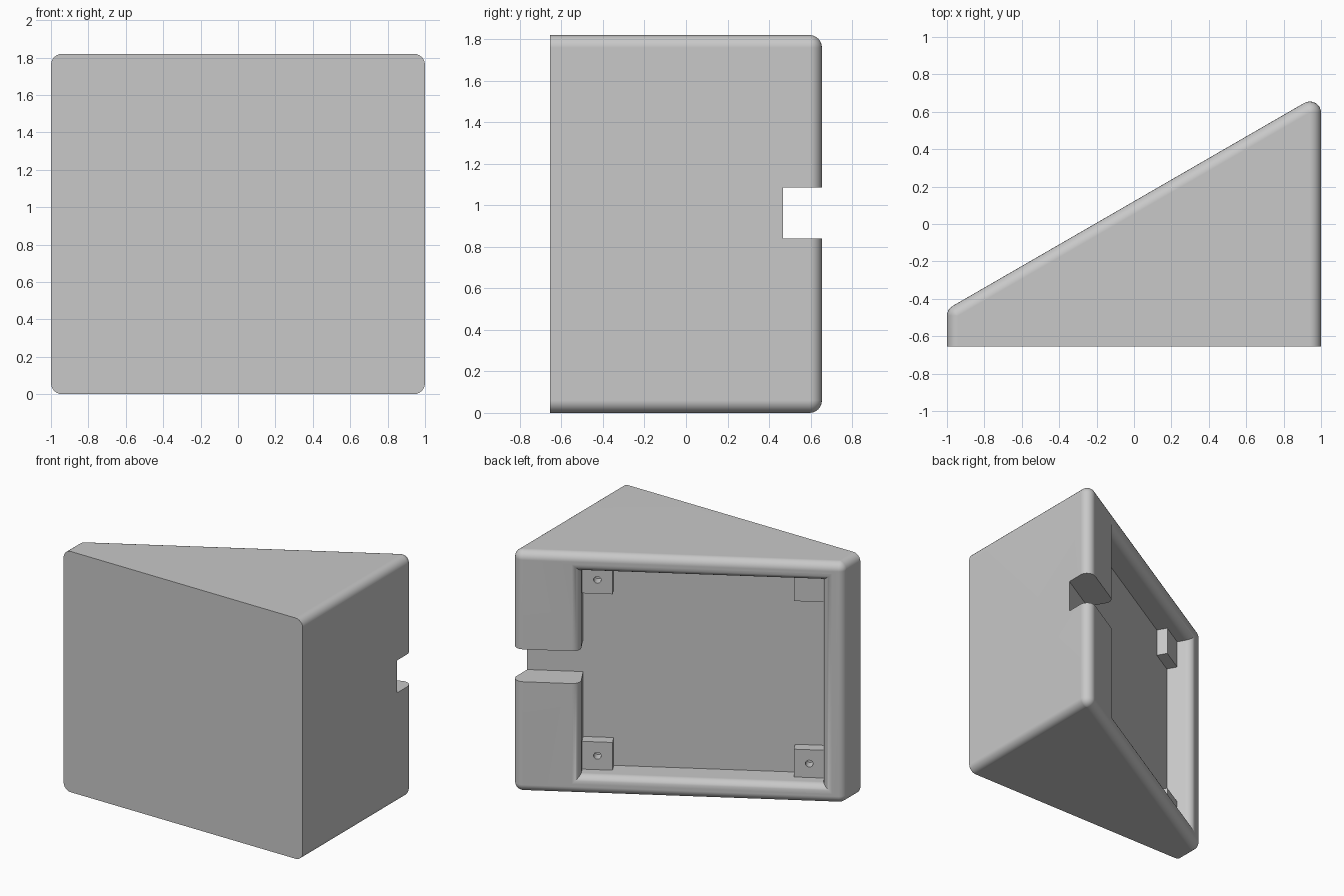
import bpy, bmesh
from math import sin, cos, pi, sqrt, radians, tan
from mathutils import Matrix, Vector

cube = bpy.data.objects.get("Cube")
if cube:
    bpy.data.objects.remove(cube, do_unlink=True)

HEIGHT, FRONT, R = 1.82, -0.655, 0.06     # overall size and edge radius
SLOPE, OFFSET = radians(30), 0.1216       # sloping back plane
DEPTH, RIM = 0.2, 0.14                    # pocket depth and rim width
T0, T1 = -1.012, 0.655                    # pocket ends along the slope
Z0, Z1 = RIM, HEIGHT - RIM

grey = bpy.data.materials.new("light_grey")
grey.use_nodes = True
grey.diffuse_color = (0.58, 0.58, 0.58, 1)
grey.node_tree.nodes["Principled BSDF"].inputs["Base Color"].default_value = grey.diffuse_color

# Frame on the sloping back: x along the slope, y outward, z up
slope_frame = Matrix.Translation((0, OFFSET, 0)) @ Matrix.Rotation(SLOPE, 4, "Z")


def finish(bm, name, matrix=None):
    if matrix:
        bm.transform(matrix)
    bmesh.ops.recalc_face_normals(bm, faces=bm.faces)
    mesh = bpy.data.meshes.new(name)
    bm.to_mesh(mesh)
    bm.free()
    mesh.materials.append(grey)
    obj = bpy.data.objects.new(name, mesh)
    bpy.context.collection.objects.link(obj)
    return obj


def box(name, lo, hi, matrix):
    bm = bmesh.new()
    bmesh.ops.create_cube(bm, size=1)
    for v in bm.verts:
        v.co = [lo[i] if v.co[i] < 0 else hi[i] for i in range(3)]
    return finish(bm, name, matrix)


def apply(obj, mod):
    bpy.ops.object.select_all(action="DESELECT")
    bpy.context.view_layer.objects.active = obj
    obj.select_set(True)
    bpy.ops.object.modifier_apply(modifier=mod.name)


def cut(obj, cutter):
    mod = obj.modifiers.new("cut", "BOOLEAN")
    mod.operation, mod.solver, mod.object = "DIFFERENCE", "EXACT", cutter
    apply(obj, mod)
    bpy.data.objects.remove(cutter, do_unlink=True)


# Wedge body: hull of rounded back corners and a rounded flat front outline
bm = bmesh.new()
STEPS = 24
for cx in (-1 + R, 1 - R):
    cy = OFFSET + cx * tan(SLOPE) - R / cos(SLOPE)
    for cz in (R, HEIGHT - R):
        for i in range(STEPS // 2 + 1):
            lat = pi * i / (STEPS // 2)
            ring, z = R * sin(lat), cz + R * cos(lat)
            if ring < 1e-5:
                bm.verts.new((cx, cy, z))
                bm.verts.new((cx, FRONT, z))
                continue
            for k in range(STEPS):
                a = 2 * pi * k / STEPS
                bm.verts.new((cx + ring * cos(a), cy + ring * sin(a), z))
            for side in (-1, 1):
                bm.verts.new((cx + side * ring, FRONT, z))
hull = bmesh.ops.convex_hull(bm, input=bm.verts)
loose = [v for v in bm.verts if not v.link_faces]
bmesh.ops.delete(bm, geom=loose, context="VERTS")
bmesh.ops.dissolve_limit(bm, angle_limit=radians(0.5), verts=bm.verts, edges=bm.edges)
body = finish(bm, "wedge_body")

# Pocket cutter: stacked rectangles that flare out to round the rim
levels = [(-DEPTH, 0)]
for i in range(9):
    a = pi / 2 * i / 8
    levels.append((-R + R * sin(a), R - R * cos(a)))
levels.append((0.1, R))
bm = bmesh.new()
rings = []
for n, grow in levels:
    corners = ((T0 - grow, Z0 - grow), (T1 + grow, Z0 - grow),
               (T1 + grow, Z1 + grow), (T0 - grow, Z1 + grow))
    rings.append([bm.verts.new((t, n, z)) for t, z in corners])
for low, high in zip(rings, rings[1:]):
    for k in range(4):
        j = (k + 1) % 4
        bm.faces.new((low[k], low[j], high[j], high[k]))
bm.faces.new(rings[0])
bm.faces.new(rings[-1])
cut(body, finish(bm, "pocket_cutter", slope_frame))

# Side channel, level with the pocket floor
cut(body, box("channel_cutter", (T1 - 0.2, -DEPTH, 0.84), (1.6, 0.3, 1.085), slope_frame))

# Smooth rounded edges, flat large faces
bpy.ops.object.select_all(action="DESELECT")
bpy.context.view_layer.objects.active = body
body.select_set(True)
bpy.ops.object.shade_smooth_by_angle(angle=radians(25))
weighted = body.modifiers.new("flat_faces", "WEIGHTED_NORMAL")
weighted.keep_sharp = True

# Mounting bosses with screw holes in the pocket corners
SIZE, TOP = 0.21, -DEPTH + 0.08
for end, t in (("thin", T0), ("thick", T1 - SIZE)):
    for level, z in (("lower", Z0), ("upper", Z1 - SIZE)):
        boss = box(f"mounting_boss_{end}_{level}", (t, -DEPTH - 0.005, z),
                   (t + SIZE, TOP, z + SIZE), slope_frame)
        bm = bmesh.new()
        bmesh.ops.create_cone(bm, cap_ends=True, segments=24, radius1=0.026,
                              radius2=0.026, depth=0.15)
        place = Matrix.Translation((t + SIZE / 2, TOP, z + SIZE / 2))
        cut(boss, finish(bm, "hole_cutter", slope_frame @ place @ Matrix.Rotation(pi / 2, 4, "X")))
        bpy.ops.object.shade_smooth_by_angle(angle=radians(30))
